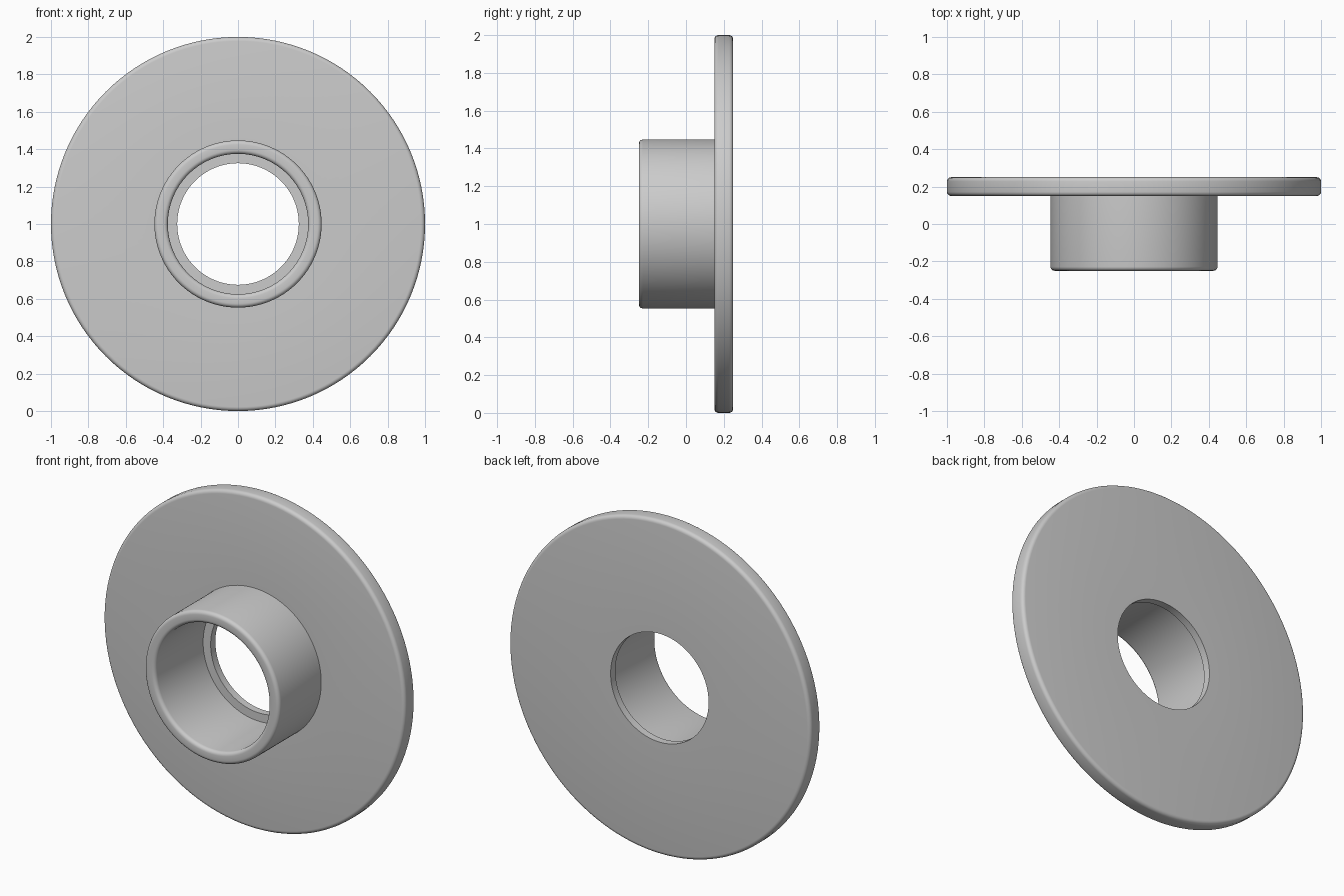
import bpy, bmesh, math
from mathutils import Vector, Matrix

cube = bpy.data.objects.get("Cube")
if cube:
    bpy.data.objects.remove(cube, do_unlink=True)

SEGMENTS = 128
FILLET = 0.022

grey = bpy.data.materials.new("light_grey")
grey.use_nodes = True
colour = (0.6, 0.6, 0.6, 1)
grey.diffuse_color = colour
grey.node_tree.nodes["Principled BSDF"].inputs["Base Color"].default_value = colour


def rounded(profile, steps=5):
    """Replace each corner (radius, y, fillet) by an arc when fillet > 0."""
    points = []
    for i, (r, y, fillet) in enumerate(profile):
        corner = Vector((r, y))
        if not fillet:
            points.append(corner)
            continue
        before = Vector(profile[i - 1][:2])
        after = Vector(profile[(i + 1) % len(profile)][:2])
        a = (before - corner).normalized() * fillet
        b = (after - corner).normalized() * fillet
        for k in range(steps + 1):
            t = k / steps * math.pi / 2
            points.append(corner + a * (1 - math.sin(t)) + b * (1 - math.cos(t)))
    return points


def lathe(name, profile):
    """Turn a closed profile about the front-to-back axis."""
    bm = bmesh.new()
    verts = [bm.verts.new((p.x, p.y, 0)) for p in rounded(profile)]
    edges = [bm.edges.new((v, verts[(i + 1) % len(verts)])) for i, v in enumerate(verts)]
    bmesh.ops.spin(bm, geom=verts + edges, cent=(0, 0, 0), axis=(0, 1, 0),
                   angle=math.tau, steps=SEGMENTS, use_duplicate=False)
    bmesh.ops.remove_doubles(bm, verts=bm.verts, dist=0.0001)
    bmesh.ops.recalc_face_normals(bm, faces=bm.faces)
    bm.transform(Matrix.Translation((0, 0, 1)))
    mesh = bpy.data.meshes.new(name)
    bm.to_mesh(mesh)
    bm.free()
    mesh.materials.append(grey)
    obj = bpy.data.objects.new(name, mesh)
    bpy.context.collection.objects.link(obj)
    bpy.ops.object.select_all(action="DESELECT")
    obj.select_set(True)
    bpy.context.view_layer.objects.active = obj
    bpy.ops.object.shade_smooth_by_angle(angle=math.radians(30))
    return obj


# One turned piece: flange disc, hub sleeve, stepped bore with a thin rear lip
lathe("flanged_bushing", [
    (0.325, 0.25, 0),
    (1.0, 0.25, FILLET),
    (1.0, 0.15, FILLET),
    (0.447, 0.15, 0),
    (0.447, -0.25, FILLET),
    (0.375, -0.25, FILLET),
    (0.375, 0.205, 0),
    (0.325, 0.205, 0),
])
